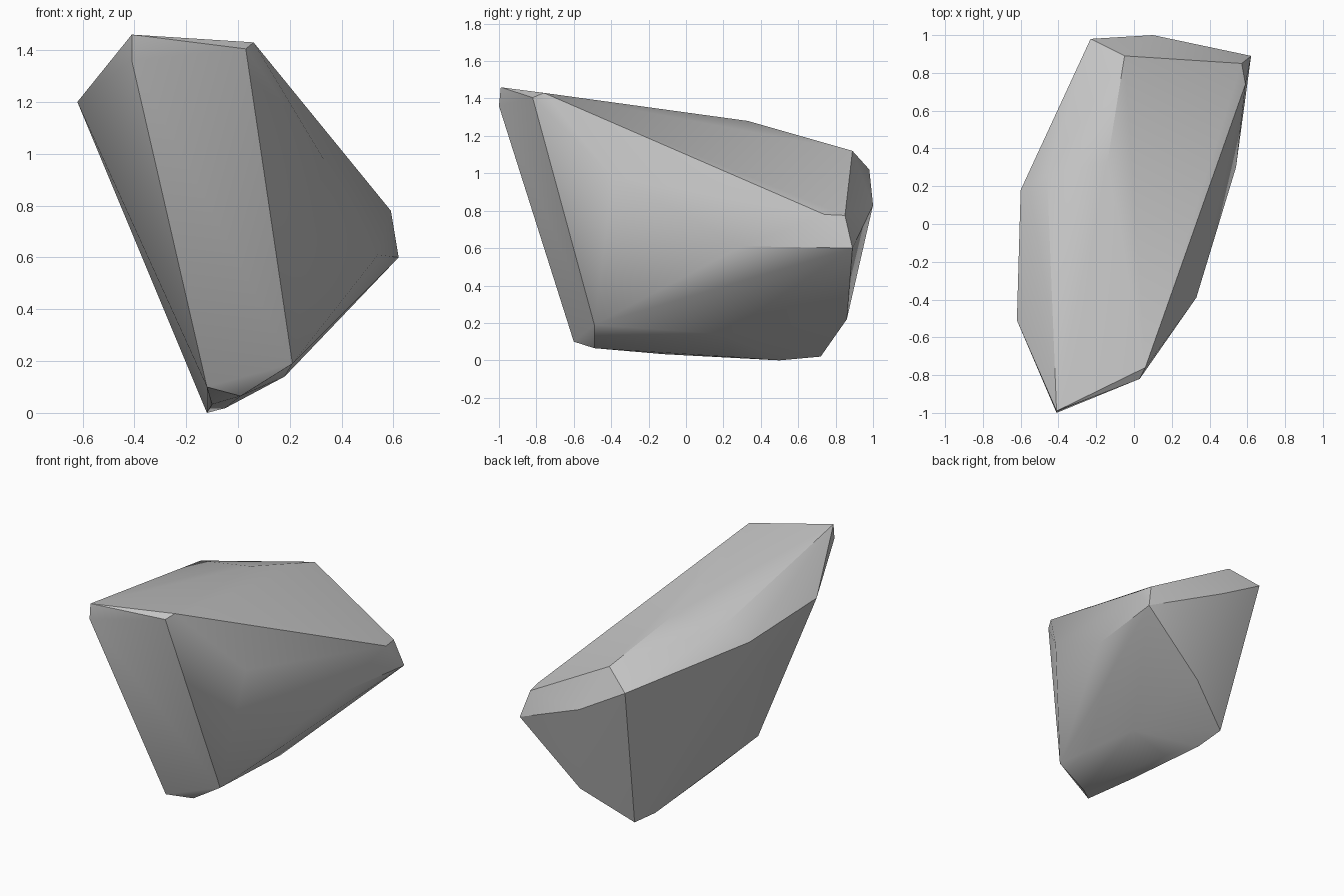
import bpy
import bmesh
import math

cube = bpy.data.objects.get("Cube")
if cube:
    bpy.data.objects.remove(cube, do_unlink=True)

# Stone colour
stone = bpy.data.materials.new("stone_grey")
stone.use_nodes = True
grey = (0.56, 0.56, 0.56, 1)
stone.diffuse_color = grey
stone.node_tree.nodes["Principled BSDF"].inputs["Base Color"].default_value = grey

# Corners of the boulder, grouped by region
top = [(-.41, -.99, 1.46), (-.41, -1, 1.36), (.03, -.82, 1.405),
       (.06, -.76, 1.43), (-.14, .33, 1.28), (-.05, .89, 1.12)]
right_flank = [(-.62, -.51, 1.2), (-.6, .18, 1.16), (-.46, .26, 1.26)]
left_flank = [(.33, -.39, .98), (.54, .3, .61), (.59, .74, .78),
              (.57, .85, .775), (.62, .89, .6)]
back = [(-.23, .98, 1.02), (.1, 1, .83), (.19, .86, .22)]
base = [(-.12, -.6, .1), (.01, -.49, .065), (.21, -.49, .19), (-.1, -.12, .033),
        (.18, .2, .14), (-.05, .25, .018), (-.12, .5, 0), (-.12, .72, .02)]

# Wrap the corners in a faceted shell
bm = bmesh.new()
for corner in top + right_flank + left_flank + back + base:
    bm.verts.new(corner)
bmesh.ops.convex_hull(bm, input=bm.verts[:])
loose = [v for v in bm.verts if not v.link_faces]
bmesh.ops.delete(bm, geom=loose, context="VERTS")
bmesh.ops.recalc_face_normals(bm, faces=bm.faces[:])

mesh = bpy.data.meshes.new("boulder")
bm.to_mesh(mesh)
bm.free()
mesh.materials.append(stone)
boulder = bpy.data.objects.new("boulder", mesh)
bpy.context.collection.objects.link(boulder)

# Soften shallow facets, keep the hard edges
bpy.ops.object.select_all(action="DESELECT")
boulder.select_set(True)
bpy.context.view_layer.objects.active = boulder
bpy.ops.object.shade_smooth_by_angle(angle=math.radians(30))
